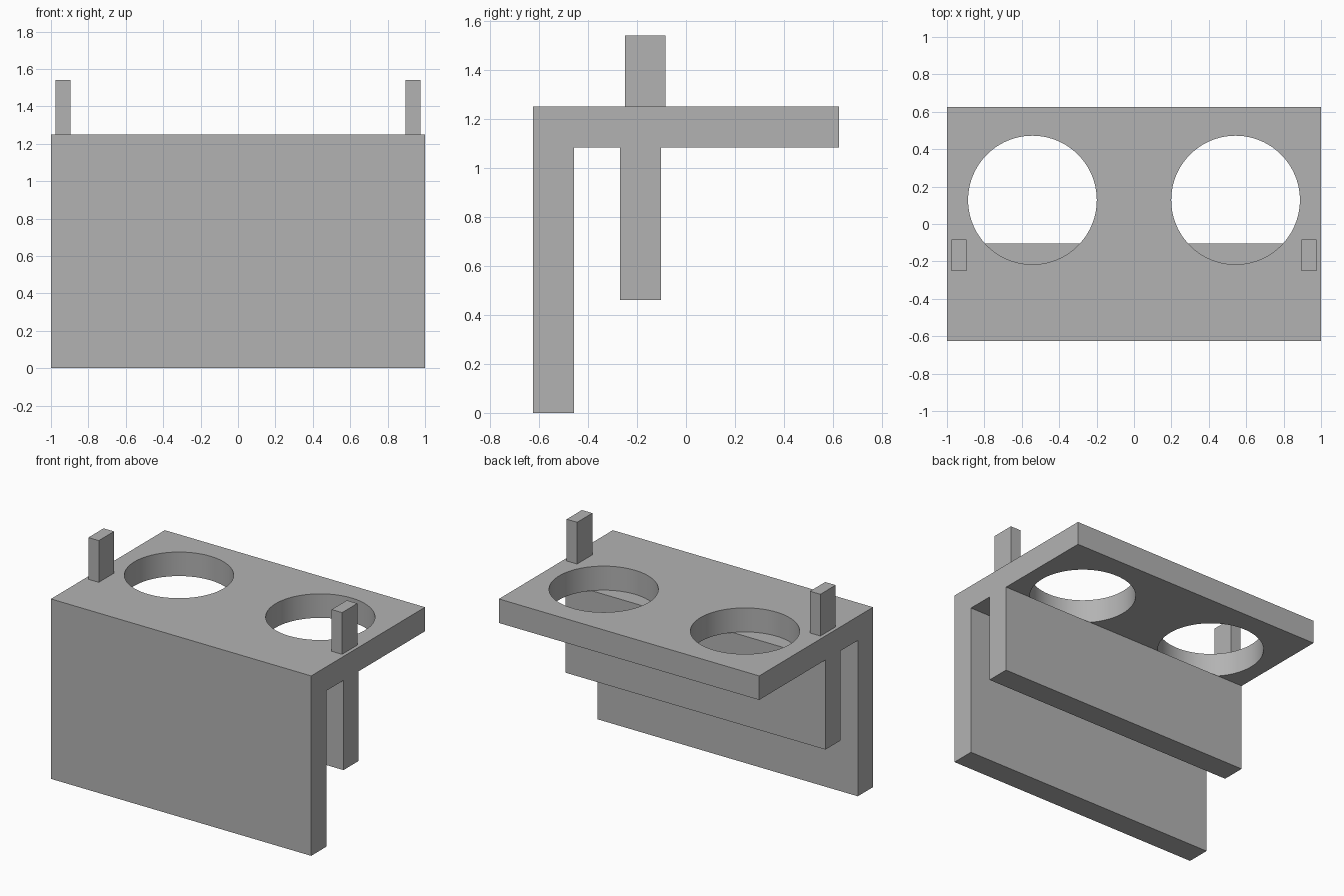
import bpy
import math

if "Cube" in bpy.data.objects:
    bpy.data.objects.remove(bpy.data.objects["Cube"], do_unlink=True)

GREY = (0.45, 0.45, 0.45, 1)
grey = bpy.data.materials.new("plain_grey")
grey.use_nodes = True
grey.diffuse_color = GREY
grey.node_tree.nodes["Principled BSDF"].inputs["Base Color"].default_value = GREY

WIDTH, DEPTH = 2.0, 1.25
TOP, UNDERSIDE = 1.25, 1.083
THICK = 0.167
FRONT = -DEPTH / 2


def box(name, x, y, z):
    """Box spanning the given (low, high) range on each axis."""
    spans = (x, y, z)
    bpy.ops.mesh.primitive_cube_add(size=1, location=[(a + b) / 2 for a, b in spans])
    ob = bpy.context.object
    ob.name = name
    ob.scale = [b - a for a, b in spans]
    bpy.ops.object.transform_apply(location=False, rotation=False, scale=True)
    ob.data.materials.append(grey)
    return ob


across = (-WIDTH / 2, WIDTH / 2)

# Front panel, full height, and the shorter wall behind it
box("front_panel", across, (FRONT, FRONT + THICK), (0, TOP))
box("inner_wall", across, (-0.27, -0.27 + THICK), (0.46, UNDERSIDE))

# Top shelf with two round openings
shelf = box("top_shelf", across, (FRONT + THICK, -FRONT), (UNDERSIDE, TOP))
for side, label in ((1, "left"), (-1, "right")):
    bpy.ops.mesh.primitive_cylinder_add(vertices=96, radius=0.344, depth=0.6,
                                        location=(side * 0.543, 0.128, TOP - THICK / 2))
    cutter = bpy.context.object
    cutter.name = label + "_hole_cutter"
    cutter.data.materials.append(grey)
    cut = shelf.modifiers.new(label + "_hole", "BOOLEAN")
    cut.operation = "DIFFERENCE"
    cut.solver = "EXACT"
    cut.object = cutter
    bpy.ops.object.select_all(action="DESELECT")
    shelf.select_set(True)
    bpy.context.view_layer.objects.active = shelf
    bpy.ops.object.modifier_apply(modifier=cut.name)
    bpy.data.objects.remove(cutter, do_unlink=True)

bpy.ops.object.shade_smooth_by_angle(angle=math.radians(30))

# Upright pegs near both ends
for side, label in ((1, "left"), (-1, "right")):
    box(label + "_peg", sorted((side * 0.895, side * 0.975)), (-0.25, -0.083), (TOP, 1.54))
